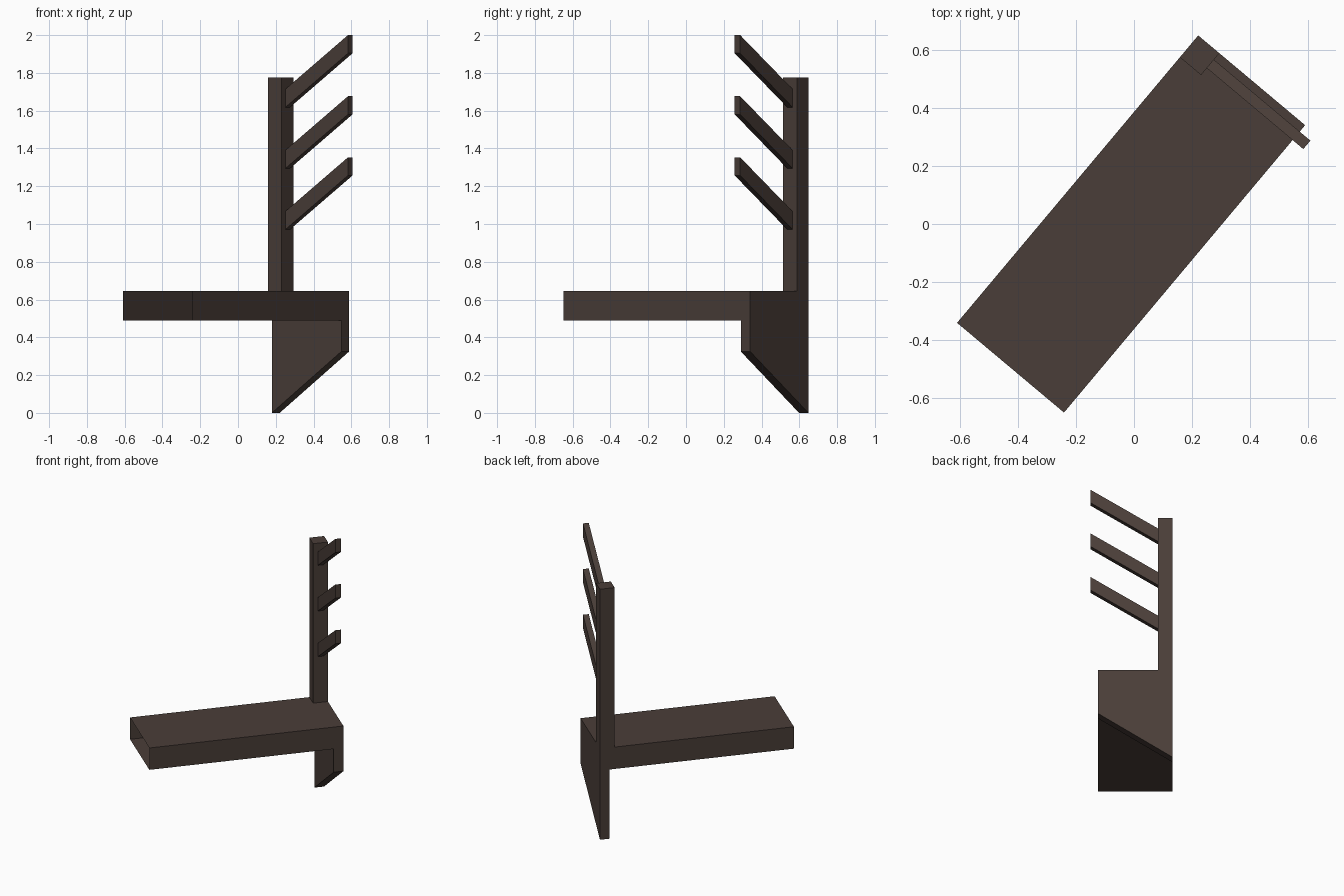
import bpy, bmesh, math
from mathutils import Matrix

if "Cube" in bpy.data.objects:
    bpy.data.objects.remove(bpy.data.objects["Cube"])

wood = bpy.data.materials.new("dark brown wood")
wood.diffuse_color = (0.068, 0.048, 0.040, 1)
wood.use_nodes = True
wood.node_tree.nodes["Principled BSDF"].inputs["Base Color"].default_value = wood.diffuse_color

# Local frame: a = across the bench, b = along it, whole model turned -40 degrees
FRAME = Matrix.Translation((-0.01, 0, 0)) @ Matrix.Rotation(math.radians(-40), 4, 'Z')
HALF_W, HALF_L = 0.24, 0.645
SEAT_BOTTOM, SEAT_TOP = 0.49, 0.645


def prism(name, profile, b0, b1, open_front=False):
    """Extrude an (a, z) profile along b from b0 to b1."""
    bm = bmesh.new()
    front = [bm.verts.new((a, b0, z)) for a, z in profile]
    back = [bm.verts.new((a, b1, z)) for a, z in profile]
    n = len(profile)
    for i in range(n):
        j = (i + 1) % n
        bm.faces.new((front[i], front[j], back[j], back[i]))
    bm.faces.new(back)
    cap = bm.faces.new(front)
    bmesh.ops.recalc_face_normals(bm, faces=bm.faces)
    if open_front:
        bmesh.ops.delete(bm, geom=[cap], context='FACES_ONLY')
    bm.transform(FRAME)
    me = bpy.data.meshes.new(name)
    bm.to_mesh(me)
    bm.free()
    me.materials.append(wood)
    ob = bpy.data.objects.new(name, me)
    bpy.context.collection.objects.link(ob)
    return ob


def rect(a0, a1, z0, z1):
    return [(a0, z0), (a1, z0), (a1, z1), (a0, z1)]


# Bench: hollow box, open at the front end
prism("bench", rect(-HALF_W, HALF_W, SEAT_BOTTOM, SEAT_TOP), -HALF_L, HALF_L, open_front=True)

# Slanted support panel under the back end
prism("support_panel", [(-HALF_W, 0), (HALF_W, 0.325), (HALF_W, SEAT_BOTTOM),
                        (-HALF_W, SEAT_BOTTOM)], HALF_L - 0.065, HALF_L)

# Upright post at the back corner
prism("post", rect(-HALF_W, -0.145, SEAT_TOP, 1.775), HALF_L - 0.098, HALF_L)

# Three slanted arms with vertical ends
for i in range(3):
    z = 0.97 + 0.3235 * i
    prism(f"arm_{i + 1}", [(-0.146, z), (0.288, z + 0.287), (0.288, z + 0.383),
                           (-0.146, z + 0.096)], 0.578, 0.616)
